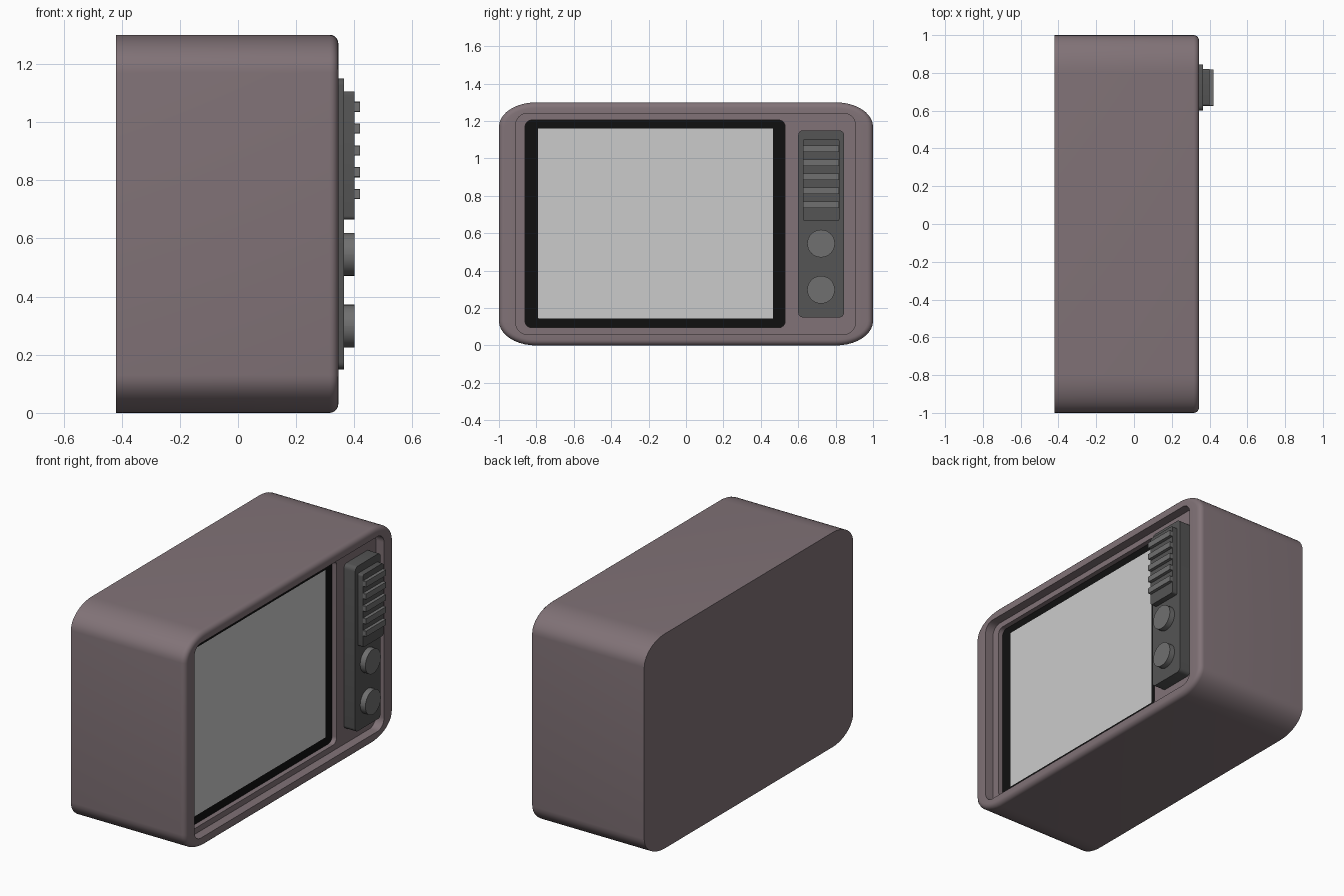
import bpy
import bmesh
import math

if "Cube" in bpy.data.objects:
    bpy.data.objects.remove(bpy.data.objects["Cube"])


def material(name, rgb):
    m = bpy.data.materials.new(name)
    m.diffuse_color = (*rgb, 1)
    m.use_nodes = True
    m.node_tree.nodes["Principled BSDF"].inputs["Base Color"].default_value = m.diffuse_color
    return m


casing_mat = material("casing_plum", (0.22, 0.17, 0.185))
black_mat = material("bezel_black", (0.005, 0.005, 0.005))
dark_mat = material("control_dark", (0.09, 0.09, 0.09))
knob_mat = material("knob_grey", (0.16, 0.16, 0.16))


def ring(x, y0, y1, z0, z1, ry, rz, n=10):
    """Rounded rectangle in the y-z plane, counter-clockwise seen from +x."""
    corners = [(y1 - ry, z1 - rz), (y0 + ry, z1 - rz),
               (y0 + ry, z0 + rz), (y1 - ry, z0 + rz)]
    pts = []
    for q, (cy, cz) in enumerate(corners):
        for i in range(n + 1):
            a = math.pi / 2 * (q + i / n)
            pts.append((x, cy + ry * math.cos(a), cz + rz * math.sin(a)))
    return pts


def loft(name, rings, mat=None, cap_back=True, cap_front=True):
    """Skin a list of rings, optionally closing both ends."""
    bm = bmesh.new()
    loops = [[bm.verts.new(p) for p in r] for r in rings]
    for a, b in zip(loops, loops[1:]):
        for j in range(len(a)):
            k = (j + 1) % len(a)
            bm.faces.new((a[j], a[k], b[k], b[j]))
    if cap_back:
        bm.faces.new(loops[0][::-1])
    if cap_front:
        bm.faces.new(loops[-1])
    me = bpy.data.meshes.new(name)
    bm.to_mesh(me)
    bm.free()
    ob = bpy.data.objects.new(name, me)
    bpy.context.collection.objects.link(ob)
    if mat:
        me.materials.append(mat)
    bpy.ops.object.select_all(action='DESELECT')
    ob.select_set(True)
    bpy.context.view_layer.objects.active = ob
    bpy.ops.object.shade_smooth_by_angle(angle=math.radians(35))
    return ob


def block(name, x0, x1, y0, y1, z0, z1, r, mat, bevel=0.0, n=4):
    """Rounded plate standing on x0, with an optional small front chamfer."""
    rings = [ring(x0, y0, y1, z0, z1, r, r, n),
             ring(x1 - bevel, y0, y1, z0, z1, r, r, n)]
    if bevel:
        b = bevel
        rings.append(ring(x1, y0 + b, y1 - b, z0 + b, z1 - b, r - b, r - b, n))
    return loft(name, rings, mat)


# Casing: back, sides, rounded front edge, rim, recessed face, screen pocket
FRONT, FACE, SCREEN, EDGE = 0.345, 0.29, 0.26, 0.03
shell = [ring(-0.42, -1, 1, 0, 1.3, 0.2, 0.13)]
for i in range(6):
    a = math.pi / 2 * i / 5
    d = EDGE * (1 - math.cos(a))
    shell.append(ring(FRONT - EDGE + EDGE * math.sin(a),
                      -1 + d, 1 - d, d, 1.3 - d, 0.2 - d, 0.13 - d))
opening = (-0.91, 0.905, 0.06, 1.24, 0.06, 0.06)
pocket = (-0.86, 0.53, 0.095, 1.205, 0.035, 0.035)
shell += [ring(FRONT, *opening), ring(FACE, *opening),
          ring(FACE, *pocket), ring(SCREEN, *pocket)]
loft("casing", shell, casing_mat, cap_front=False)

# Black bezel and screen
glass = (-0.79, 0.465, 0.145, 1.16, 0.001, 0.001)
loft("bezel", [ring(SCREEN, *pocket), ring(SCREEN, *glass)], black_mat,
     cap_back=False, cap_front=False)
loft("screen", [ring(SCREEN, *glass)], None, cap_back=False)

# Control panel with speaker block and slats
block("control_panel", FACE, 0.365, 0.6, 0.845, 0.15, 1.15, 0.025, dark_mat)
block("speaker", 0.365, 0.40, 0.625, 0.82, 0.665, 1.105, 0.012, dark_mat)
for i in range(5):
    z = 1.0525 - 0.075 * i
    block(f"speaker_slat_{i + 1}", 0.40, 0.42, 0.626, 0.819,
          z - 0.0175, z + 0.0175, 0.002, knob_mat, n=1)

# Two round knobs
for i, z in enumerate((0.545, 0.298)):
    r = 0.074
    block(f"knob_{i + 1}", 0.365, 0.40, 0.722 - r, 0.722 + r,
          z - r, z + r, r - 0.0001, knob_mat, n=8)
